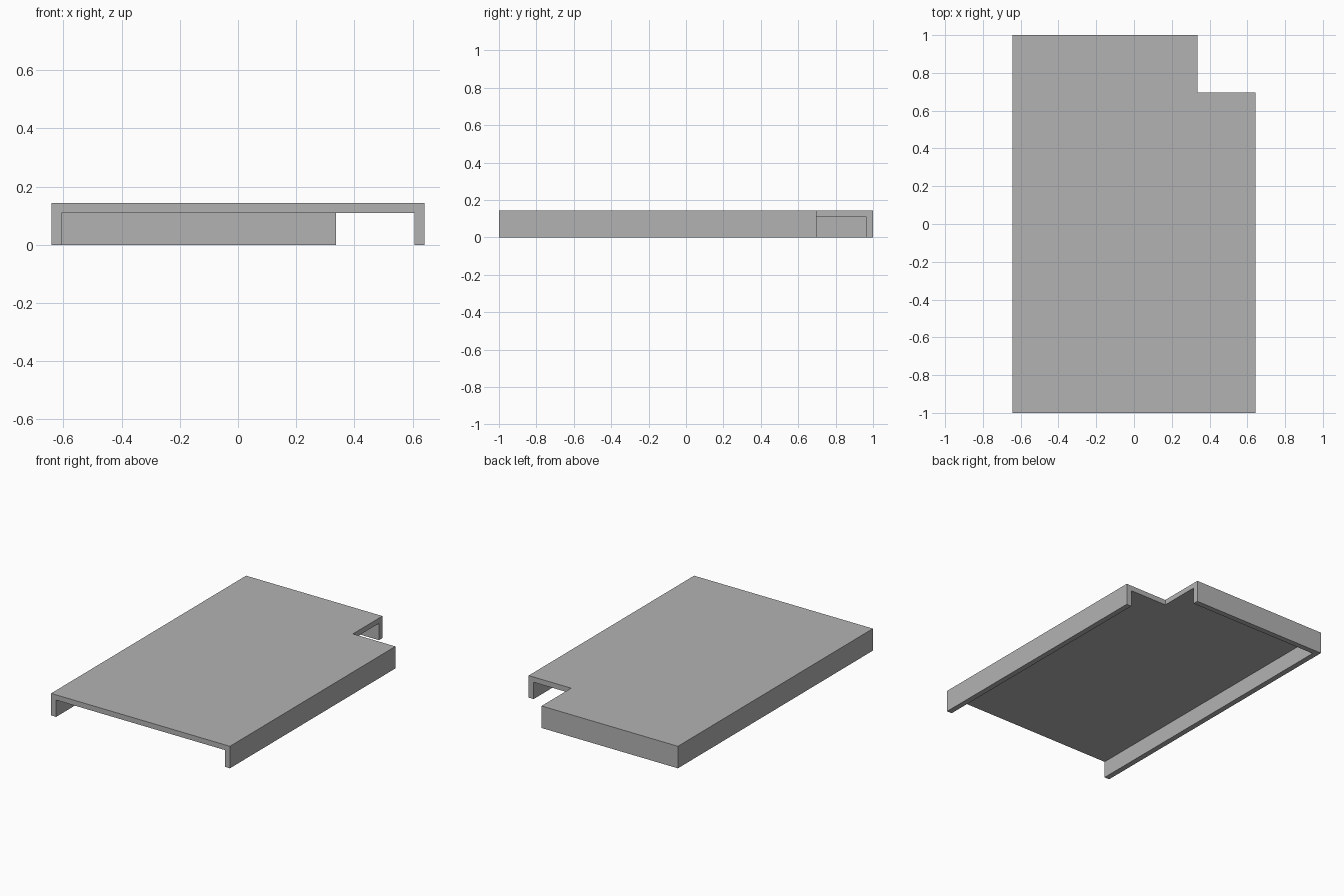
import bpy
import bmesh

cube = bpy.data.objects.get("Cube")
if cube:
    bpy.data.objects.remove(cube, do_unlink=True)

HALF_W, HALF_L, HEIGHT, WALL = 0.642, 1.0, 0.143, 0.036
NOTCH_X, NOTCH_Y = 0.337, 0.697

grey = bpy.data.materials.new("plain grey")
grey.use_nodes = True
grey.diffuse_color = (0.45, 0.45, 0.45, 1)
bsdf = next(n for n in grey.node_tree.nodes if n.type == "BSDF_PRINCIPLED")
bsdf.inputs["Base Color"].default_value = grey.diffuse_color


def prism(name, outline, z0, z1):
    """Extrude a flat outline upward from z0 to z1."""
    bm = bmesh.new()
    base = bm.faces.new([bm.verts.new((x, y, z0)) for x, y in outline])
    top = bmesh.ops.extrude_face_region(bm, geom=[base])["geom"]
    verts = [g for g in top if isinstance(g, bmesh.types.BMVert)]
    bmesh.ops.translate(bm, verts=verts, vec=(0, 0, z1 - z0))
    bmesh.ops.recalc_face_normals(bm, faces=bm.faces)
    mesh = bpy.data.meshes.new(name)
    bm.to_mesh(mesh)
    bm.free()
    mesh.materials.append(grey)
    obj = bpy.data.objects.new(name, mesh)
    bpy.context.collection.objects.link(obj)
    return obj


# Cover: rectangular block with a notched back corner
cover = prism("notched_cover", [
    (-HALF_W, -HALF_L), (HALF_W, -HALF_L), (HALF_W, NOTCH_Y),
    (NOTCH_X, NOTCH_Y), (NOTCH_X, HALF_L), (-HALF_W, HALF_L)], 0, HEIGHT)

# Hollow underside, open at the front and through the notch
inner_x, inner_y = HALF_W - WALL, HALF_L - WALL
cutter = prism("hollow_cutter", [
    (-inner_x, -HALF_L - 1), (inner_x, -HALF_L - 1),
    (inner_x, inner_y), (-inner_x, inner_y)], -1, HEIGHT - WALL + 0.002)
cutter.hide_render = True

hollow = cover.modifiers.new("hollow", "BOOLEAN")
hollow.operation = "DIFFERENCE"
hollow.solver = "EXACT"
hollow.object = cutter
bpy.context.view_layer.objects.active = cover
bpy.ops.object.modifier_apply(modifier=hollow.name)
bpy.data.objects.remove(cutter, do_unlink=True)
